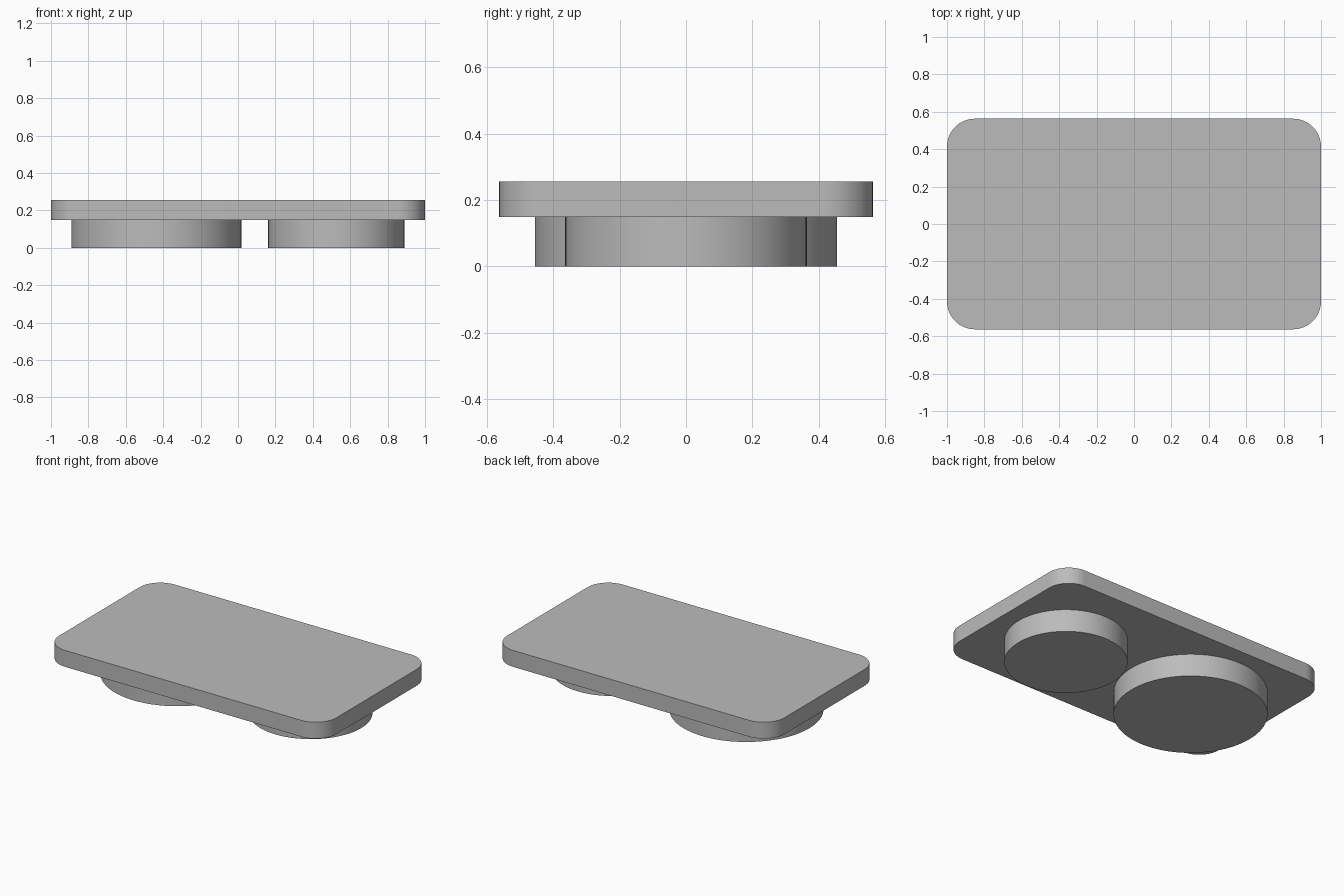
import bpy, bmesh, math

cube = bpy.data.objects.get("Cube")
if cube:
    bpy.data.objects.remove(cube, do_unlink=True)

GREY = (0.5, 0.5, 0.5, 1)
grey = bpy.data.materials.new("plain grey")
grey.use_nodes = True
grey.diffuse_color = GREY
grey.node_tree.nodes["Principled BSDF"].inputs["Base Color"].default_value = GREY


def extruded(name, outline, bottom, top):
    """Solid part from a flat outline, with smooth sides and sharp rims."""
    bm = bmesh.new()
    face = bm.faces.new([bm.verts.new((x, y, bottom)) for x, y in outline])
    new = bmesh.ops.extrude_face_region(bm, geom=[face], use_keep_orig=True)["geom"]
    bmesh.ops.translate(bm, vec=(0, 0, top - bottom),
                        verts=[v for v in new if isinstance(v, bmesh.types.BMVert)])
    bmesh.ops.recalc_face_normals(bm, faces=bm.faces)
    mesh = bpy.data.meshes.new(name)
    bm.to_mesh(mesh)
    bm.free()
    mesh.materials.append(grey)
    obj = bpy.data.objects.new(name, mesh)
    bpy.context.collection.objects.link(obj)
    bpy.ops.object.select_all(action="DESELECT")
    obj.select_set(True)
    bpy.context.view_layer.objects.active = obj
    bpy.ops.object.shade_smooth_by_angle(angle=math.radians(30))
    return obj


def arc(cx, cy, radius, start, sweep, steps):
    return [(cx + radius * math.cos(start + sweep * i / steps),
             cy + radius * math.sin(start + sweep * i / steps))
            for i in range(steps + 1)]


# Rounded rectangular plate
HALF_X, HALF_Y, CORNER = 1.0, 0.563, 0.15
outline = []
for quarter, (sx, sy) in enumerate([(1, 1), (-1, 1), (-1, -1), (1, -1)]):
    outline += arc(sx * (HALF_X - CORNER), sy * (HALF_Y - CORNER), CORNER,
                   quarter * math.pi / 2, math.pi / 2, 16)
extruded("top_plate", outline, 0.148, 0.255)

# Round discs underneath
for name, x, radius in [("large_disc", -0.436, 0.455), ("small_disc", 0.525, 0.364)]:
    extruded(name, arc(x, 0, radius, 0, math.tau, 96)[:-1], 0, 0.148)
